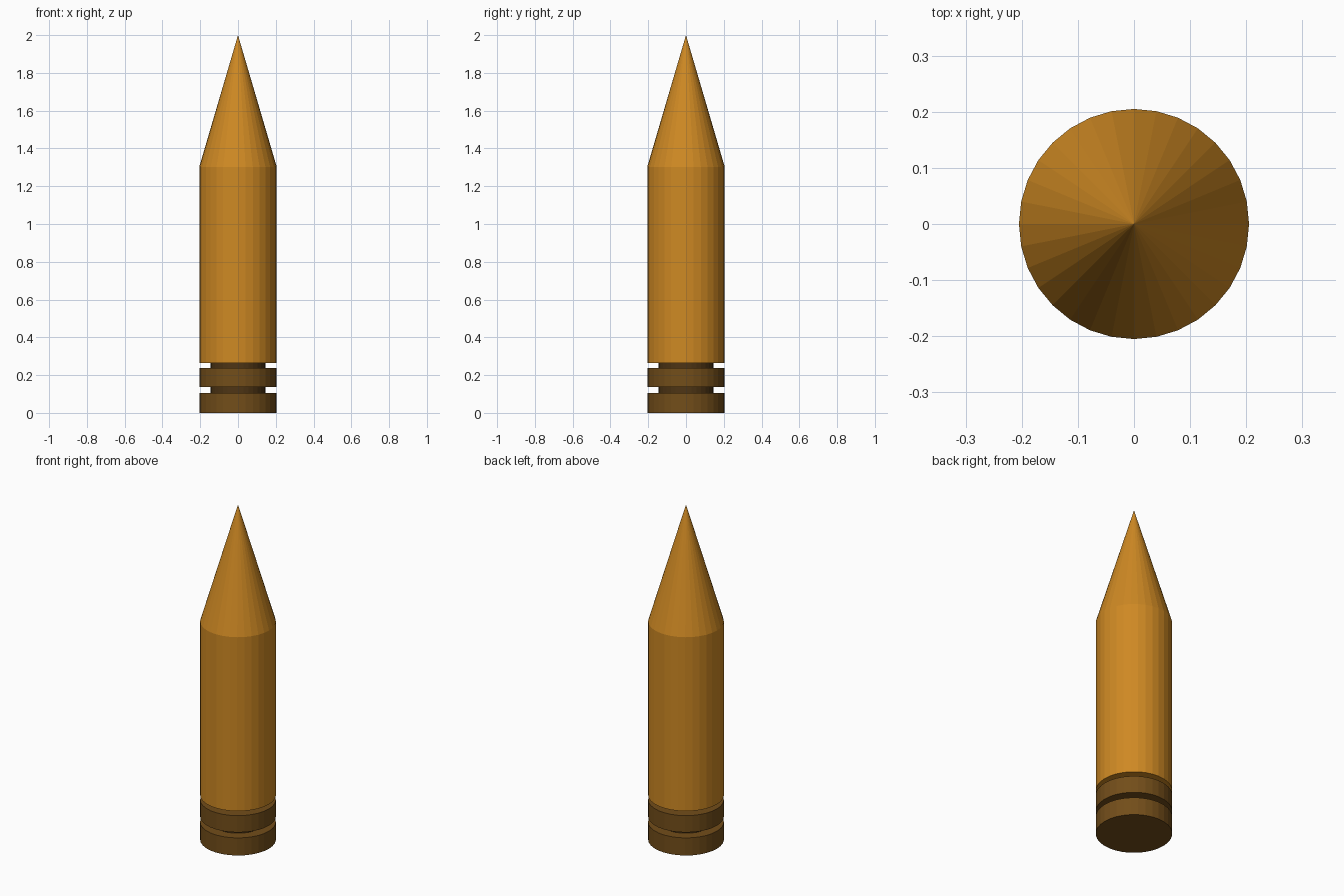
import bpy, math

if "Cube" in bpy.data.objects:
    bpy.data.objects.remove(bpy.data.objects["Cube"])

SIDES = 32
R, R_NECK = 0.205, 0.145


def material(name, color):
    m = bpy.data.materials.new(name)
    m.diffuse_color = (*color, 1)
    m.use_nodes = True
    m.node_tree.nodes["Principled BSDF"].inputs["Base Color"].default_value = m.diffuse_color
    return m


orange = material("orange", (0.62, 0.25, 0.017))
brown = material("brown", (0.17, 0.075, 0.01))
dark_brown = material("dark_brown", (0.075, 0.035, 0.007))


def lathe(name, profile, mat):
    """Revolve (radius, z) points, bottom to top, with flat facets; radius 0 is a tip."""
    verts, rings, faces = [], [], []
    for r, z in profile:
        n = SIDES if r > 0 else 1
        rings.append([len(verts) + i for i in range(n)])
        verts += [(r * math.cos(2 * math.pi * i / SIDES),
                   r * math.sin(2 * math.pi * i / SIDES), z) for i in range(n)]
    for a, b in zip(rings, rings[1:]):
        for i in range(SIDES):
            j = (i + 1) % SIDES
            if len(b) == 1:
                faces.append((a[i], a[j], b[0]))
            else:
                faces.append((a[i], a[j], b[j], b[i]))
    faces.append(rings[0][::-1])
    if len(rings[-1]) > 1:
        faces.append(rings[-1])
    mesh = bpy.data.meshes.new(name)
    mesh.from_pydata(verts, [], faces)
    mesh.materials.append(mat)
    ob = bpy.data.objects.new(name, mesh)
    bpy.context.collection.objects.link(ob)
    return ob


# Main shell with its pointed tip
lathe("pointed_body", [(R, 0.265), (R, 1.303), (0, 2.0)], orange)

# Two base bands
for name, z0, z1 in (("lower_band", 0.0, 0.105), ("upper_band", 0.138, 0.238)):
    lathe(name, [(R, z0), (R, z1)], brown)

# Narrow necks in the grooves between them
for name, z0, z1 in (("lower_neck", 0.105, 0.138), ("upper_neck", 0.238, 0.265)):
    lathe(name, [(R_NECK, z0), (R_NECK, z1)], dark_brown)
